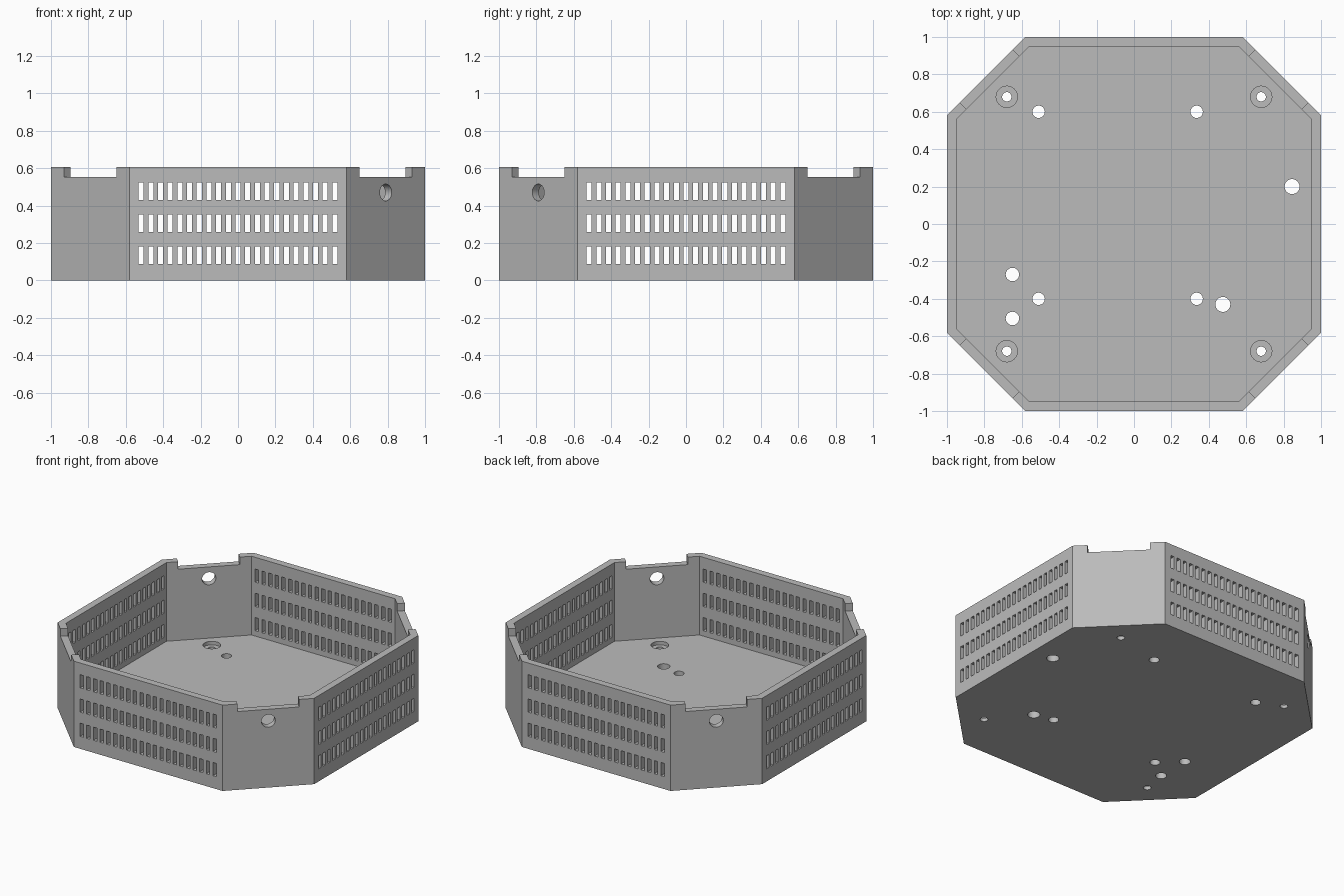
import bpy, bmesh, math
from mathutils import Matrix, Vector

if "Cube" in bpy.data.objects:
    bpy.data.objects.remove(bpy.data.objects["Cube"])

HEIGHT, FLOOR = 0.605, 0.05

grey = bpy.data.materials.new("light grey")
grey.diffuse_color = (0.5, 0.5, 0.5, 1)
grey.use_nodes = True
grey.node_tree.nodes["Principled BSDF"].inputs["Base Color"].default_value = grey.diffuse_color


def make_object(name, bm):
    bmesh.ops.recalc_face_normals(bm, faces=bm.faces)
    mesh = bpy.data.meshes.new(name)
    bm.to_mesh(mesh)
    bm.free()
    mesh.materials.append(grey)
    obj = bpy.data.objects.new(name, mesh)
    bpy.context.collection.objects.link(obj)
    return obj


def add_box(bm, center, size, angle=0):
    m = Matrix.Translation(center) @ Matrix.Rotation(angle, 4, 'Z')
    bmesh.ops.create_cube(bm, size=1, matrix=m @ Matrix.Diagonal((*size, 1)))


def add_cylinder(bm, center, radius, depth, rot=Matrix()):
    bmesh.ops.create_cone(bm, cap_ends=True, segments=32, radius1=radius, radius2=radius,
                          depth=depth, matrix=Matrix.Translation(center) @ rot)


def octagon(bm, half, side, z):
    pts = [(half, -side), (half, side), (side, half), (-side, half),
           (-half, side), (-half, -side), (-side, -half), (side, -half)]
    return [bm.verts.new((x, y, z)) for x, y in pts]


def cut(target, cutter):
    cutter.hide_render = True
    mod = target.modifiers.new("cut", 'BOOLEAN')
    mod.operation, mod.solver, mod.object = 'DIFFERENCE', 'EXACT', cutter
    bpy.context.view_layer.objects.active = target
    bpy.ops.object.modifier_apply(modifier=mod.name)
    bpy.data.objects.remove(cutter)


# Open tray: outer bottom, outer rim, inner rim, inner floor
bm = bmesh.new()
rings = [octagon(bm, 1, 0.58, 0), octagon(bm, 1, 0.58, HEIGHT),
         octagon(bm, 0.95, 0.56, HEIGHT), octagon(bm, 0.95, 0.56, FLOOR)]
for a, b in zip(rings, rings[1:]):
    for i in range(8):
        j = (i + 1) % 8
        bm.faces.new((a[i], a[j], b[j], b[i]))
bm.faces.new(rings[0])
bm.faces.new(rings[-1])
tray = make_object("octagonal_tray", bm)

# Vent slots in the four long walls
bm = bmesh.new()
for side in range(4):
    angle = side * math.pi / 2
    for row in range(3):
        for col in range(-10, 11):
            p = Matrix.Rotation(angle, 3, 'Z') @ Vector((0.975, col * 0.0518, 0.134 + row * 0.171))
            add_box(bm, p, (0.15, 0.027, 0.093), angle)

# Rim notches in the four corner walls
for sx in (-1, 1):
    for sy in (-1, 1):
        add_box(bm, (sx * 0.773, sy * 0.773, 0.652), (0.2, 0.4, 0.2), math.atan2(sy, sx))

# Cable holes in two opposite corner walls
for s in (-1, 1):
    rot = Matrix.Rotation(-math.pi / 4, 4, 'Z') @ Matrix.Rotation(math.pi / 2, 4, 'Y')
    add_cylinder(bm, (s * 0.773, -s * 0.773, 0.47), 0.045, 0.2, rot)

# Floor holes: x, y, radius
holes = [(-0.51, 0.6, 0.033), (0.335, 0.6, 0.033), (-0.51, -0.4, 0.033), (0.335, -0.4, 0.033),
         (-0.65, -0.27, 0.036), (-0.65, -0.505, 0.036), (0.845, 0.2, 0.04), (0.475, -0.43, 0.04)]
corners = [(sx * 0.68, sy * 0.68) for sx in (-1, 1) for sy in (-1, 1)]
for x, y, r in holes + [(x, y, 0.025) for x, y in corners]:
    add_cylinder(bm, (x, y, 0.025), r, 0.2)
cut(tray, make_object("opening_cutter", bm))

# Countersunk recesses around the corner screw holes
bm = bmesh.new()
for x, y in corners:
    add_cylinder(bm, (x, y, 0.07), 0.057, 0.09)
cut(tray, make_object("recess_cutter", bm))

# Smooth hole walls, sharp edges elsewhere
bpy.ops.object.select_all(action='DESELECT')
tray.select_set(True)
bpy.context.view_layer.objects.active = tray
bpy.ops.object.shade_smooth_by_angle(angle=math.radians(30))
